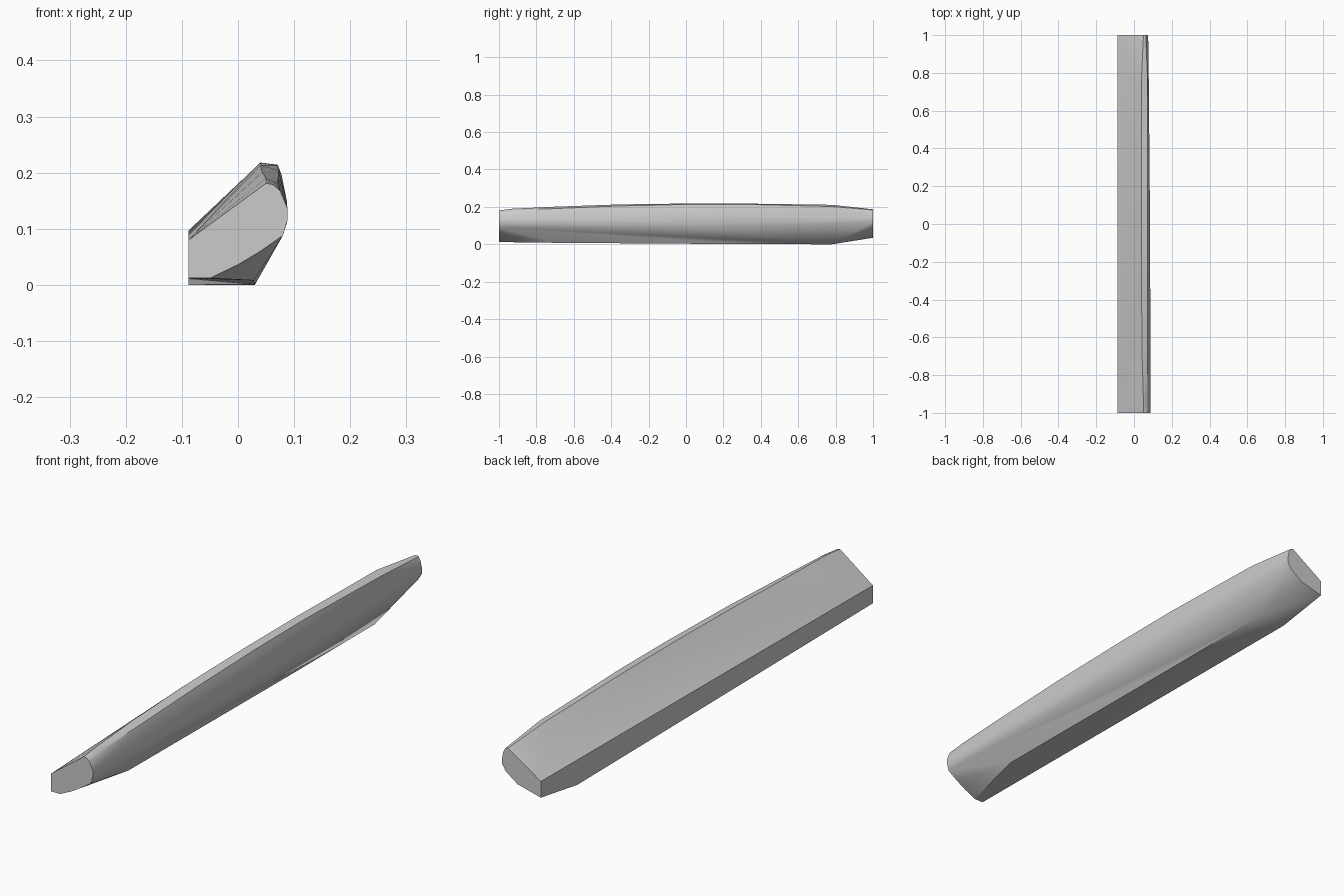
import bpy, bmesh, math

if "Cube" in bpy.data.objects:
    bpy.data.objects.remove(bpy.data.objects["Cube"])

# Cross-sections (x, z) of the faceted bar at stations along y
sections = {
    -1.0: [(-.088, .012), (-.088, .08), (.05, .181), (.062, .179), (.075, .168), (.088, .137),
           (.088, .115), (.08, .088), (.04, .06), (.0, .036), (-.05, .012)],
    -.93: [(.05, .19), (.07, .181)],
    -.7: [(-.088, .009), (.028, .008), (.043, .201), (.072, .191), (.087, .15), (.087, .11)],
    -.36: [(.04, .213), (.072, .205)],
    0.0: [(-.088, .09), (.04, .218), (.071, .213), (.078, .195), (.085, .155), (.085, .12), (.08, .092)],
    .3: [(-.088, .002), (.03, .001), (.04, .218), (.071, .214)],
    .78: [(-.088, 0), (.03, 0), (.04, .211), (.071, .202), (.078, .15), (.078, .12)],
    1.0: [(-.088, .035), (-.088, .097), (.05, .187), (.062, .183), (.07, .168), (.075, .145),
          (.075, .12), (.06, .096), (.01, .06)],
}

# Wrap the sections in one solid
bm = bmesh.new()
for y, pts in sections.items():
    for x, z in pts:
        bm.verts.new((x, y, z))
res = bmesh.ops.convex_hull(bm, input=bm.verts[:])
loose = [v for v in bm.verts if not v.link_faces]
bmesh.ops.delete(bm, geom=loose, context='VERTS')
bmesh.ops.dissolve_limit(bm, angle_limit=math.radians(0.3), verts=bm.verts[:], edges=bm.edges[:])
bmesh.ops.recalc_face_normals(bm, faces=bm.faces[:])

mesh = bpy.data.meshes.new("bar")
bm.to_mesh(mesh)
bm.free()
bar = bpy.data.objects.new("faceted_bar", mesh)
bpy.context.collection.objects.link(bar)

# Smooth the rounded side, keep the hard edges
bpy.context.view_layer.objects.active = bar
bar.select_set(True)
bpy.ops.object.shade_smooth_by_angle(angle=math.radians(25))
